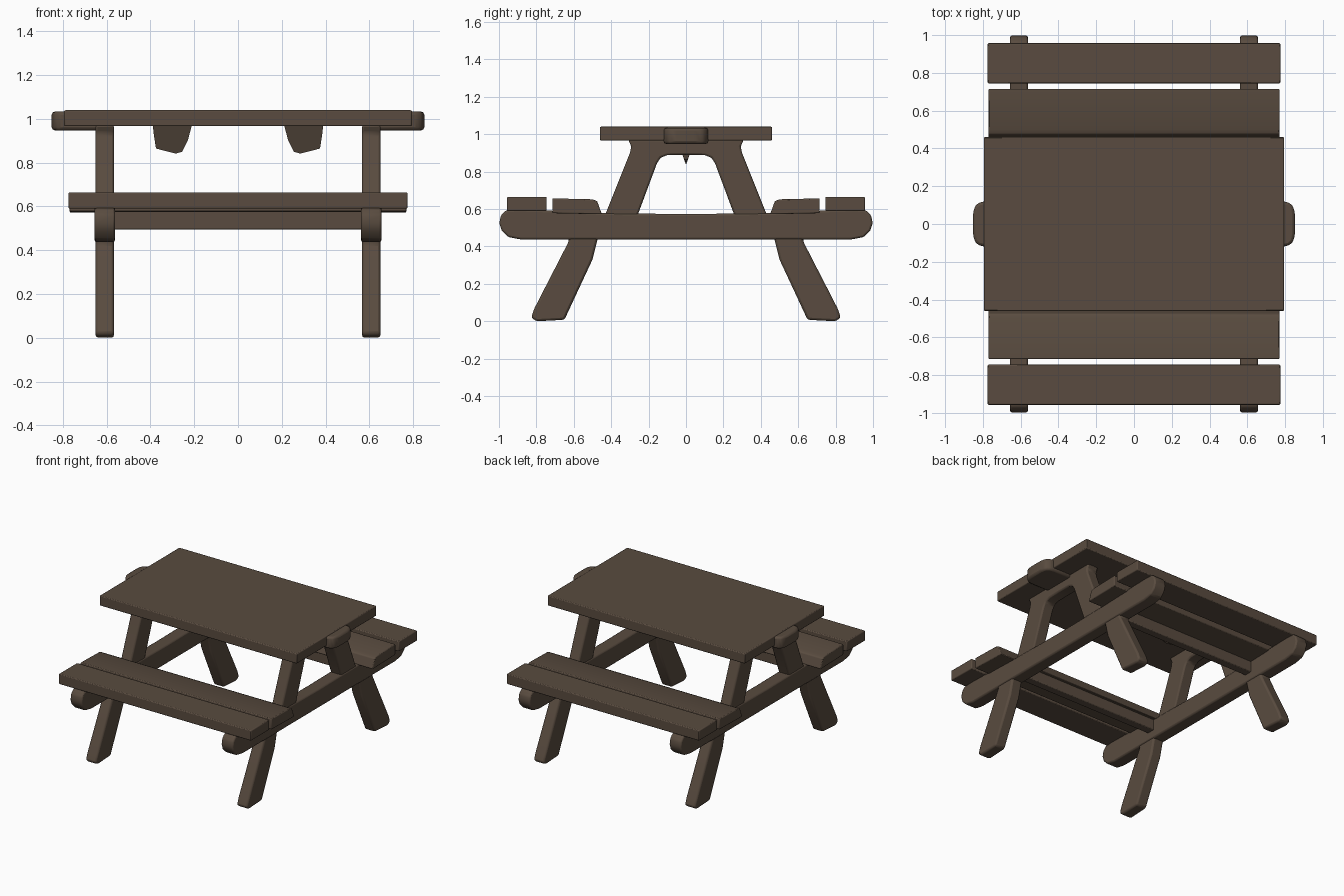
import bpy, bmesh
from mathutils import Vector

if "Cube" in bpy.data.objects:
    bpy.data.objects.remove(bpy.data.objects["Cube"])

wood = bpy.data.materials.new("dark brown wood")
wood.diffuse_color = (0.100, 0.071, 0.050, 1)
wood.use_nodes = True
wood.node_tree.nodes["Principled BSDF"].inputs["Base Color"].default_value = wood.diffuse_color


def prism(name, pts, axis, lo, hi, bevel=0.01):
    """Extrude a 2D profile along x (pts = y,z), y (pts = x,z) or z (pts = x,y)."""
    place = {"x": lambda a, b, t: (t, a, b),
             "y": lambda a, b, t: (a, t, b),
             "z": lambda a, b, t: (a, b, t)}[axis]
    bm = bmesh.new()
    low = [bm.verts.new(place(a, b, lo)) for a, b in pts]
    high = [bm.verts.new(place(a, b, hi)) for a, b in pts]
    n = len(pts)
    bm.faces.new(low)
    bm.faces.new(high[::-1])
    for i in range(n):
        j = (i + 1) % n
        bm.faces.new((low[j], low[i], high[i], high[j]))
    bmesh.ops.recalc_face_normals(bm, faces=bm.faces)
    me = bpy.data.meshes.new(name)
    bm.to_mesh(me)
    bm.free()
    me.materials.append(wood)
    ob = bpy.data.objects.new(name, me)
    bpy.context.collection.objects.link(ob)
    if bevel:
        m = ob.modifiers.new("soft edges", "BEVEL")
        m.width, m.segments, m.limit_method = bevel, 2, "ANGLE"
    bpy.ops.object.select_all(action="DESELECT")
    ob.select_set(True)
    bpy.context.view_layer.objects.active = ob
    bpy.ops.object.shade_smooth_by_angle(angle=0.6)
    return ob


def rect(a0, a1, b0, b1):
    return [(a0, b0), (a1, b0), (a1, b1), (a0, b1)]


def flip(pts, s):
    return [(a * s, b) for a, b in pts]


# table top slab
prism("table_top", rect(-0.46, 0.46, 0.967, 1.04), "x", -0.795, 0.795, 0.006)

# half outline of the cross beam and the upright arch, mirrored in y
beam = [(0.0, 0.437), (0.88, 0.437), (0.95, 0.45), (0.985, 0.485), (0.998, 0.525),
        (0.99, 0.565), (0.965, 0.592), (0.9, 0.597), (0.74, 0.592), (0.45, 0.578), (0.0, 0.573)]
arch = [(0.0, 0.89), (0.10, 0.888), (0.135, 0.875), (0.155, 0.845), (0.265, 0.55),
        (0.44, 0.55), (0.30, 0.90), (0.292, 0.935), (0.31, 0.972), (0.0, 0.972)]
leg = [(0.65, 0.008), (0.80, 0.0), (0.828, 0.02), (0.81, 0.07), (0.625, 0.43),
       (0.64, 0.48), (0.45, 0.48), (0.475, 0.43), (0.50, 0.33)]


def both(half):
    return half + [(-a, b) for a, b in half[::-1] if a > 0]


for s, side in ((-1, "left"), (1, "right")):
    # end frame
    def span(w):
        return s * 0.609 - w, s * 0.609 + w
    prism(f"{side}_cross_beam", both(beam), "x", *span(0.047))
    prism(f"{side}_upright_arch", both(arch), "x", *span(0.043))
    for t, end in ((-1, "front"), (1, "back")):
        prism(f"{side}_{end}_leg", flip(leg, t), "x", *span(0.042), 0.012)
    # rounded tongue sticking out beyond the table top
    tongue = [(0.60, -0.12), (0.79, -0.12), (0.825, -0.112), (0.845, -0.09), (0.852, -0.05),
              (0.852, 0.05), (0.845, 0.09), (0.825, 0.112), (0.79, 0.12), (0.60, 0.12)]
    prism(f"{side}_tongue", flip(tongue, s), "z", 0.948, 1.034, 0.018)
    # pointed wedge under the table top
    wedge = prism(f"{side}_wedge", flip([(0.39, 0.975), (0.385, 0.93), (0.375, 0.865), (0.285, 0.842),
                                         (0.255, 0.85), (0.23, 0.90), (0.21, 0.975)], s),
                  "y", -0.05, 0.05, 0)
    for v in wedge.data.vertices:
        v.co.y *= max(0.04, (v.co.z - 0.84) / 0.135)

# benches: two planks and an apron board each
inner = [(0.45, 0.572), (0.715, 0.578), (0.715, 0.657), (0.50, 0.652), (0.475, 0.642)]
outer = rect(0.745, 0.957, 0.590, 0.665)
for t, end in ((-1, "front"), (1, "back")):
    prism(f"{end}_inner_seat_plank", flip(inner, t), "x", -0.77, 0.77, 0.006)
    prism(f"{end}_outer_seat_plank", flip(outer, t), "x", -0.775, 0.775, 0.006)
    prism(f"{end}_apron_board", flip(rect(0.47, 0.53, 0.495, 0.59), t), "x", -0.58, 0.58, 0.006)
